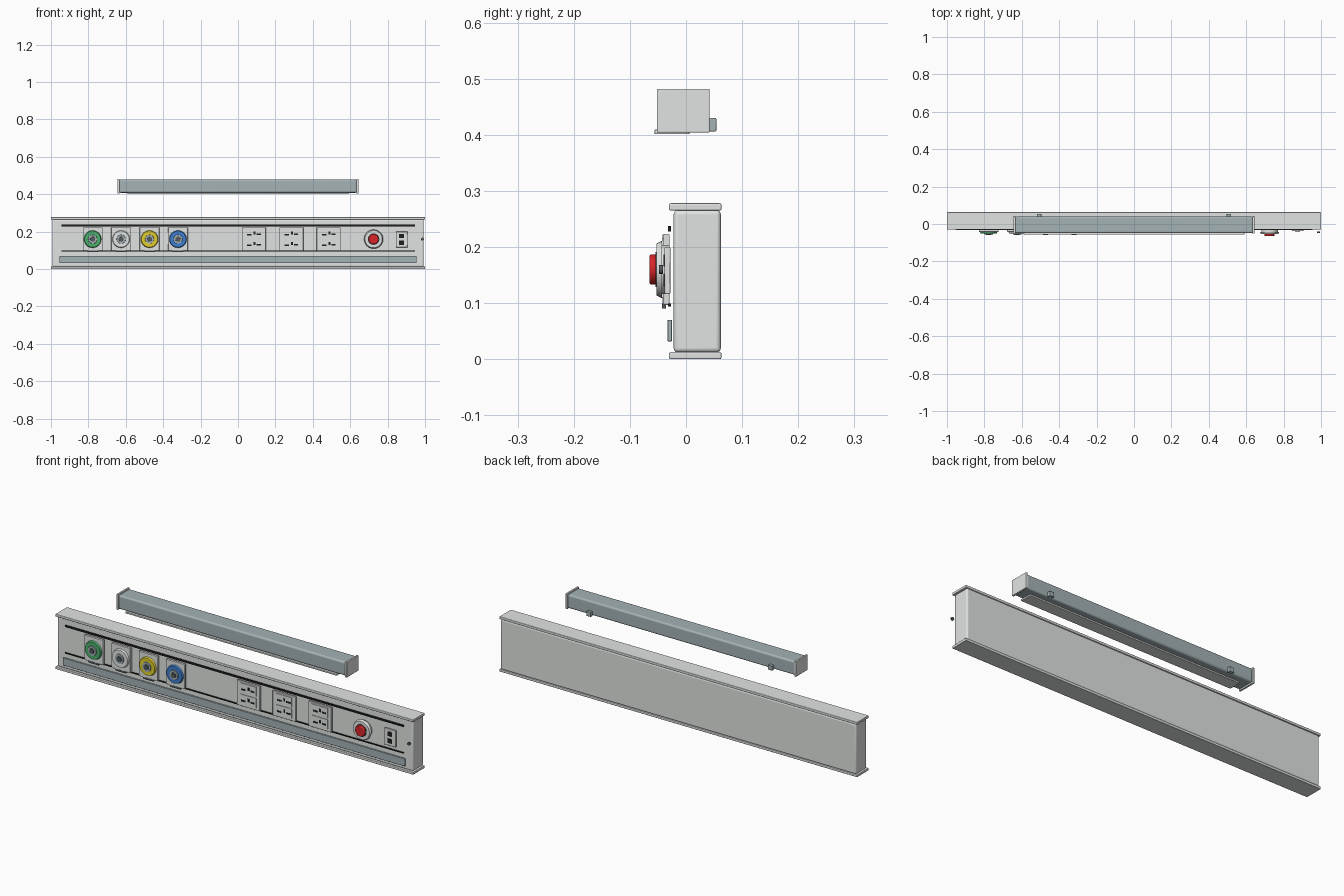
import bpy, math

if "Cube" in bpy.data.objects:
    bpy.data.objects.remove(bpy.data.objects["Cube"])

def material(name, r, g, b):
    m = bpy.data.materials.new(name)
    lin = lambda c: (c / 255 / 12.92) if c < 10 else ((c / 255 + 0.055) / 1.055) ** 2.4
    m.diffuse_color = (lin(r), lin(g), lin(b), 1)
    m.use_nodes = True
    m.node_tree.nodes["Principled BSDF"].inputs["Base Color"].default_value = m.diffuse_color
    return m

GREY = material("light_grey", 225, 228, 226)
STEEL = material("blue_grey", 164, 178, 181)
BLACK = material("black", 30, 30, 32)
DARK = material("dark_grey", 84, 90, 94)
RED = material("red", 215, 36, 40)
GREEN = material("green", 76, 175, 108)
WHITE = material("white", 236, 238, 238)
YELLOW = material("yellow", 226, 206, 44)
BLUE = material("blue", 62, 126, 208)

def finish(ob, name, mat, bevel=0, segments=2):
    ob.name = name
    ob.data.materials.append(mat)
    if bevel:
        mod = ob.modifiers.new("Bevel", "BEVEL")
        mod.width, mod.segments = bevel, segments
        mod.limit_method = "ANGLE"
        bpy.ops.object.shade_smooth_by_angle(angle=math.radians(35))
    return ob

def box(name, mat, x, y, z, bevel=0, segments=2):
    """Box from (min, max) ranges."""
    bpy.ops.mesh.primitive_cube_add(size=1, location=[(a + b) / 2 for a, b in (x, y, z)])
    ob = bpy.context.object
    ob.scale = [b - a for a, b in (x, y, z)]
    bpy.ops.object.transform_apply(location=False, rotation=False, scale=True)
    return finish(ob, name, mat, bevel, segments)

def disc(name, mat, x, z, r, y, front_r=None, bevel=0, sides=40):
    """Round part facing the front, spanning the y range, optionally tapered."""
    bpy.ops.mesh.primitive_cone_add(vertices=sides, radius1=r, radius2=front_r or r,
        depth=y[1] - y[0], location=(x, (y[0] + y[1]) / 2, z), rotation=(math.pi / 2, 0, 0))
    ob = finish(bpy.context.object, name, mat, bevel, 4)
    bpy.ops.object.shade_smooth_by_angle(angle=math.radians(30))
    return ob

# Wall housing with overhanging rails
box("housing", GREY, (-0.993, 0.993), (-0.022, 0.062), (0.012, 0.266), 0.008, 5)
box("bottom_rail", GREY, (-1, 1), (-0.030, 0.063), (0, 0.013), 0.003, 5)
box("top_rail", GREY, (-1, 1), (-0.030, 0.063), (0.265, 0.278), 0.003, 5)

# Trim strips along the front
box("upper_trim", BLACK, (-0.945, 0.945), (-0.032, -0.027), (0.228, 0.237))
box("lower_trim", BLACK, (-0.945, 0.945), (-0.032, -0.027), (0.094, 0.099))
box("bumper_strip", STEEL, (-0.955, 0.955), (-0.033, -0.025), (0.032, 0.070), 0.001)

# Gas outlets: coloured collar, grey socket, dark port
ZC = 0.160
for label, mat, x in (("green", GREEN, -0.777), ("white", WHITE, -0.625),
                      ("yellow", YELLOW, -0.473), ("blue", BLUE, -0.321)):
    box(label + "_outlet_plate", GREY, (x - 0.053, x + 0.053), (-0.042, -0.029),
        (0.097, 0.223), 0.002)
    box(label + "_outlet_label", DARK, (x - 0.028, x + 0.028), (-0.043, -0.036), (0.090, 0.099))
    disc(label + "_outlet_collar", mat, x, ZC, 0.047, (-0.051, -0.040), 0.043)
    disc(label + "_outlet_socket", STEEL, x, ZC, 0.025, (-0.056, -0.045), 0.023)
    disc(label + "_outlet_port", DARK, x, ZC, 0.014, (-0.060, -0.050), 0.013, sides=24)

# Power sockets, each with two outlets of three slots
for i, x in enumerate((0.085, 0.285, 0.485)):
    box(f"power_plate_{i}", GREY, (x - 0.064, x + 0.064), (-0.040, -0.029), (0.097, 0.223), 0.002)
    for j, z in enumerate((0.191, 0.134)):
        box(f"power_face_{i}_{j}", GREY, (x - 0.045, x + 0.045), (-0.043, -0.038),
            (z - 0.024, z + 0.024))
        for k, (dx, dz, w, h) in enumerate(((-0.024, -0.007, 0.012, 0.004),
                                            (0.026, -0.004, 0.011, 0.004),
                                            (0.004, 0.003, 0.005, 0.008))):
            box(f"power_slot_{i}_{j}_{k}", BLACK, (x + dx - w, x + dx + w),
                (-0.0445, -0.042), (z + dz - h, z + dz + h))

# Emergency button set in a wide collar
disc("button_mount", GREY, 0.725, ZC, 0.044, (-0.046, -0.029))
disc("button_collar", GREY, 0.725, ZC, 0.051, (-0.053, -0.043), 0.046)
disc("button_bezel", DARK, 0.725, ZC, 0.031, (-0.0545, -0.050))
disc("button_cap", RED, 0.725, ZC, 0.027, (-0.065, -0.052), bevel=0.004)

# Double data port
box("data_plate", GREY, (0.844, 0.906), (-0.038, -0.028), (0.116, 0.200), 0.002)
for i, z in enumerate((0.176, 0.141)):
    box(f"data_port_{i}", BLACK, (0.862, 0.888), (-0.040, -0.036), (z - 0.011, z + 0.011))

# Small end knob
disc("end_knob", DARK, 0.986, ZC, 0.008, (-0.048, -0.041), sides=16)

# Separate lamp bar above
box("lamp_body", STEEL, (-0.636, 0.636), (-0.049, 0.039), (0.408, 0.478), 0.009, 5)
box("lamp_diffuser", GREY, (-0.59, 0.59), (-0.056, 0.006), (0.401, 0.409), 0.001)
for side, s in (("left", -1), ("right", 1)):
    box(f"lamp_cap_{side}", GREY, sorted((s * 0.634, s * 0.644)), (-0.052, 0.042),
        (0.404, 0.482), 0.002, 4)
    box(f"lamp_bracket_{side}", STEEL, (s * 0.507 - 0.012, s * 0.507 + 0.012),
        (0.037, 0.054), (0.406, 0.430), 0.002)
